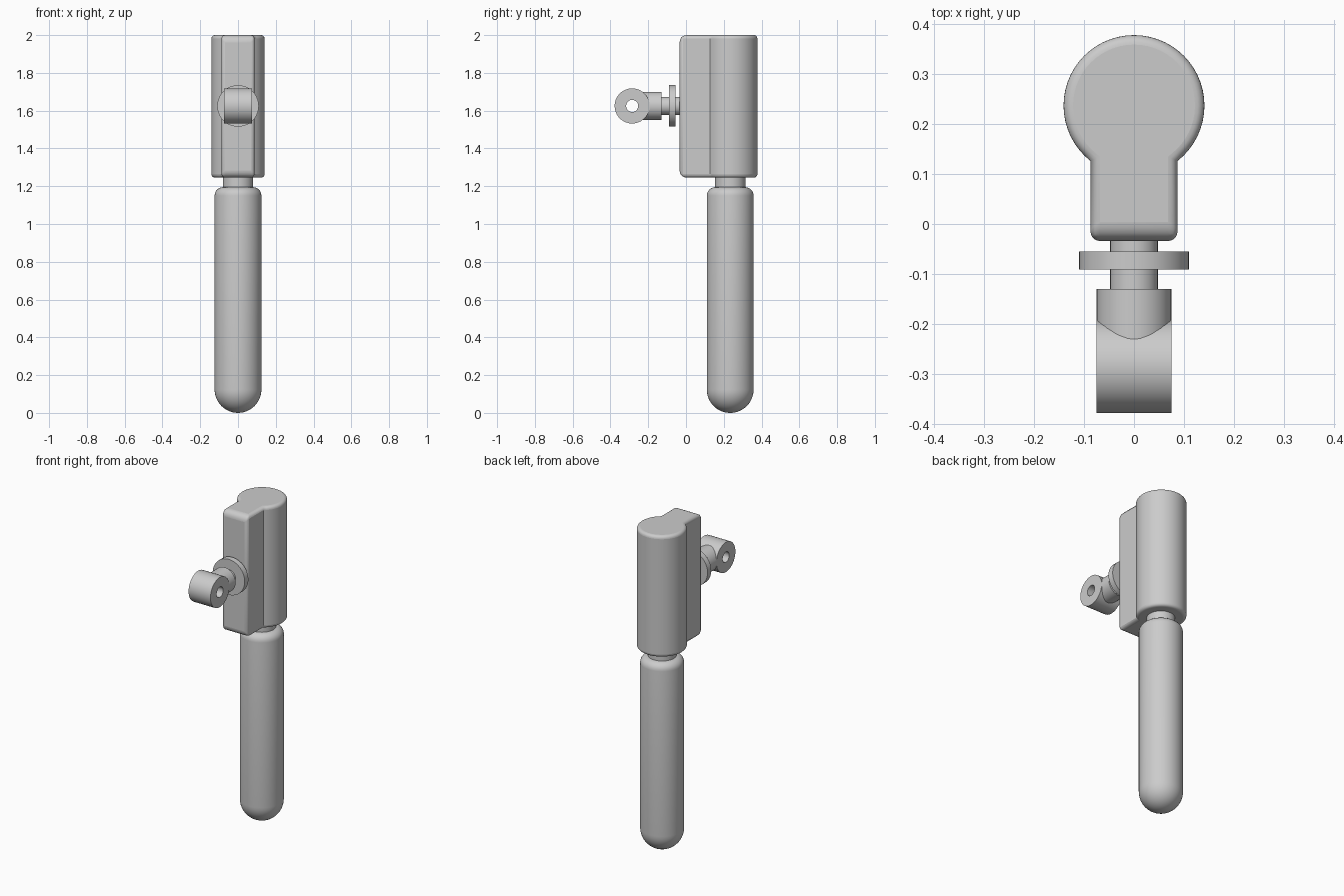
import bpy, bmesh
from math import sin, cos, pi, radians, acos
from mathutils import Matrix

if "Cube" in bpy.data.objects:
    bpy.data.objects.remove(bpy.data.objects["Cube"])

ROD_Y, ARM_Z = 0.237, 1.625


def finish(name, bm):
    bmesh.ops.remove_doubles(bm, verts=bm.verts, dist=1e-5)
    bmesh.ops.recalc_face_normals(bm, faces=bm.faces)
    me = bpy.data.meshes.new(name)
    bm.to_mesh(me)
    bm.free()
    ob = bpy.data.objects.new(name, me)
    bpy.context.collection.objects.link(ob)
    bpy.ops.object.select_all(action='DESELECT')
    ob.select_set(True)
    bpy.context.view_layer.objects.active = ob
    bpy.ops.object.shade_smooth_by_angle(angle=radians(30))
    return ob


def lathe(name, profile, matrix, segs=40, ring=False):
    """Spin (radius, height) points around z, then place with matrix."""
    bm = bmesh.new()
    vs = [bm.verts.new((r, 0, h)) for r, h in profile]
    pairs = list(zip(vs, vs[1:])) + ([(vs[-1], vs[0])] if ring else [])
    geom = vs + [bm.edges.new(p) for p in pairs]
    bmesh.ops.spin(bm, geom=geom, cent=(0, 0, 0), axis=(0, 0, 1),
                   angle=2 * pi, steps=segs, use_merge=True)
    bmesh.ops.transform(bm, matrix=matrix, verts=bm.verts)
    return finish(name, bm)


def rod(r, a, b):
    return [(0, a), (r, a), (r, b), (0, b)]


def arc(cr, ch, r, a0, a1, n):
    return [(cr + r * cos(a0 + (a1 - a0) * i / n),
             ch + r * sin(a0 + (a1 - a0) * i / n)) for i in range(n + 1)]


# Handle: domed bottom, rounded shoulder
R = 0.124
upright = Matrix.Translation((0, ROD_Y - 0.003, 0))
handle = arc(0, R, R, -pi / 2, 0, 12) + arc(R - 0.045, 1.15, 0.045, 0, pi / 2, 6) + [(0, 1.195)]
handle[0] = (0, 0)
lathe("handle", handle, upright, 48)
lathe("handle_neck", rod(0.08, 1.17, 1.27), upright)

# Head: keyhole outline (round barrel plus front block), extruded and rounded
HR, HW, FRONT = 0.141, 0.087, -0.034
a = -acos(HW / HR)
outline = [(-HW, FRONT), (HW, FRONT)] + arc(0, ROD_Y, HR, a, pi - a, 44)
bm = bmesh.new()
base = bm.faces.new([bm.verts.new((x, y, 1.245)) for x, y in outline])
ext = bmesh.ops.extrude_face_region(bm, geom=[base], use_keep_orig=True)
bmesh.ops.translate(bm, vec=(0, 0, 0.755),
                    verts=[v for v in ext['geom'] if isinstance(v, bmesh.types.BMVert)])
weight = bm.edges.layers.float.new("bevel_weight_edge")
for e in bm.edges:
    p, q = (v.co for v in e.verts)
    flat = abs(p.z - q.z) < 1e-4
    front = max(p.y, q.y) < FRONT + 1e-4
    e[weight] = 1.0 if flat and front else 0.5 if flat or front else 0.0
head = finish("head", bm)
bev = head.modifiers.new("rounding", 'BEVEL')
bev.limit_method, bev.width, bev.segments = 'WEIGHT', 0.038, 5
bev.use_clamp_overlap = False

# Arm parts run along -y (local height = distance forward)
forward = Matrix.Translation((0, 0, ARM_Z)) @ Matrix.Rotation(pi / 2, 4, 'X')
lathe("arm_stem", rod(0.048, 0.0, 0.15), forward, 32)
lathe("arm_disc", rod(0.11, 0.055, 0.091), forward)
lathe("arm_socket", rod(0.075, 0.13, 0.236), forward)

# Eye: sideways ring with a through hole
sideways = Matrix.Translation((0, -0.285, ARM_Z)) @ Matrix.Rotation(pi / 2, 4, 'Y')
lathe("arm_eye", [(0.032, -0.075), (0.093, -0.075), (0.093, 0.075), (0.032, 0.075)],
      sideways, 36, ring=True)
